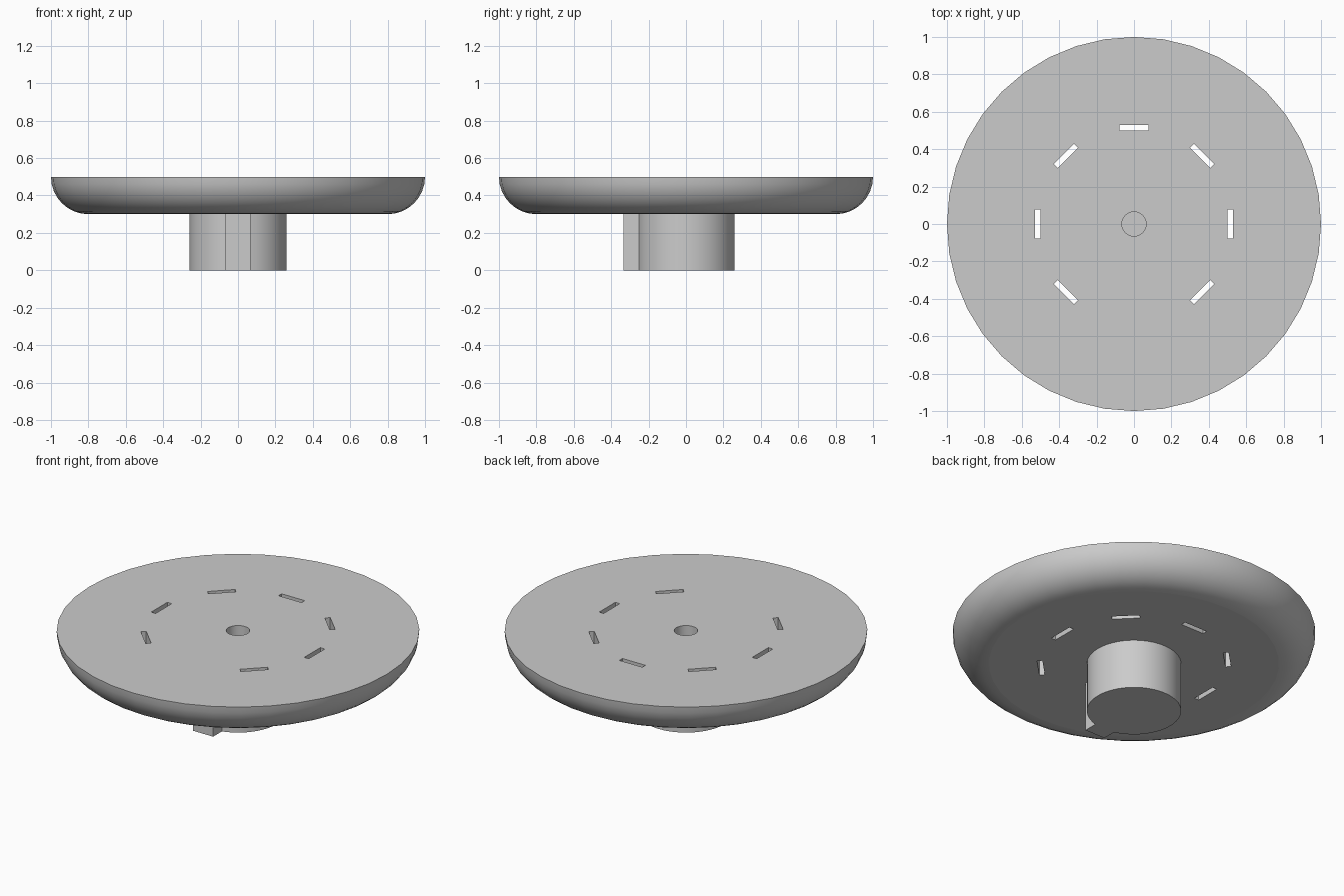
import bpy
import bmesh
from math import sin, cos, pi, radians
from mathutils import Matrix, Vector

cube = bpy.data.objects.get("Cube")
if cube:
    bpy.data.objects.remove(cube, do_unlink=True)

grey = bpy.data.materials.new("plain grey")
grey.use_nodes = True
colour = (0.6, 0.6, 0.6, 1)
grey.diffuse_color = colour
grey.node_tree.nodes["Principled BSDF"].inputs["Base Color"].default_value = colour


def finish(name, bm):
    bmesh.ops.recalc_face_normals(bm, faces=bm.faces)
    mesh = bpy.data.meshes.new(name)
    bm.to_mesh(mesh)
    bm.free()
    mesh.materials.append(grey)
    obj = bpy.data.objects.new(name, mesh)
    bpy.context.collection.objects.link(obj)
    return obj


def lathe(name, profile, sides):
    """Closed solid from (radius, z) rings with flat caps."""
    bm = bmesh.new()
    rings = [[bm.verts.new((r * cos(2 * pi * i / sides), r * sin(2 * pi * i / sides), z))
              for i in range(sides)] for r, z in profile]
    for a, b in zip(rings, rings[1:]):
        for i in range(sides):
            j = (i + 1) % sides
            bm.faces.new((a[i], a[j], b[j], b[i]))
    bm.faces.new(rings[0])
    bm.faces.new(rings[-1])
    return finish(name, bm)


def box(name, size, centre, turn=0):
    bm = bmesh.new()
    place = (Matrix.Rotation(turn, 4, "Z") @ Matrix.Translation(Vector(centre))
             @ Matrix.Diagonal((*size, 1)))
    bmesh.ops.create_cube(bm, size=1, matrix=place)
    return finish(name, bm)


def combine(target, tool, operation):
    tool.hide_render = True
    mod = target.modifiers.new(operation, "BOOLEAN")
    mod.operation = operation
    mod.solver = "EXACT"
    mod.object = tool
    bpy.context.view_layer.objects.active = target
    bpy.ops.object.modifier_apply(modifier=mod.name)
    bpy.data.objects.remove(tool, do_unlink=True)


# Disc with a rounded lower rim
STEPS, ROUND = 8, 0.2
rim = [(1 - ROUND + ROUND * sin(a), 0.5 - ROUND * cos(a))
       for a in (pi / 2 * i / STEPS for i in range(STEPS + 1))]
knob = lathe("slotted_disc_with_hub", rim, 40)

# Round hub with a key on the front
combine(knob, lathe("hub", [(0.26, 0), (0.26, 0.4)], 48), "UNION")
combine(knob, box("hub_key", (0.135, 0.2, 0.4), (0, -0.235, 0.2)), "UNION")

# Blind centre hole
combine(knob, lathe("centre_hole", [(0.065, 0.2), (0.065, 0.6)], 32), "DIFFERENCE")

# Seven slots, leaving the front position solid
for k in range(-1, 6):
    slot = box("slot", (0.03, 0.155, 0.6), (0.515, 0, 0.4), k * pi / 4)
    combine(knob, slot, "DIFFERENCE")

# Smooth curved sides, flat caps
bpy.ops.object.select_all(action="DESELECT")
knob.select_set(True)
bpy.context.view_layer.objects.active = knob
bpy.ops.object.shade_smooth_by_angle(angle=radians(30))
for face in knob.data.polygons:
    if abs(face.normal.z) > 0.999:
        face.use_smooth = False
